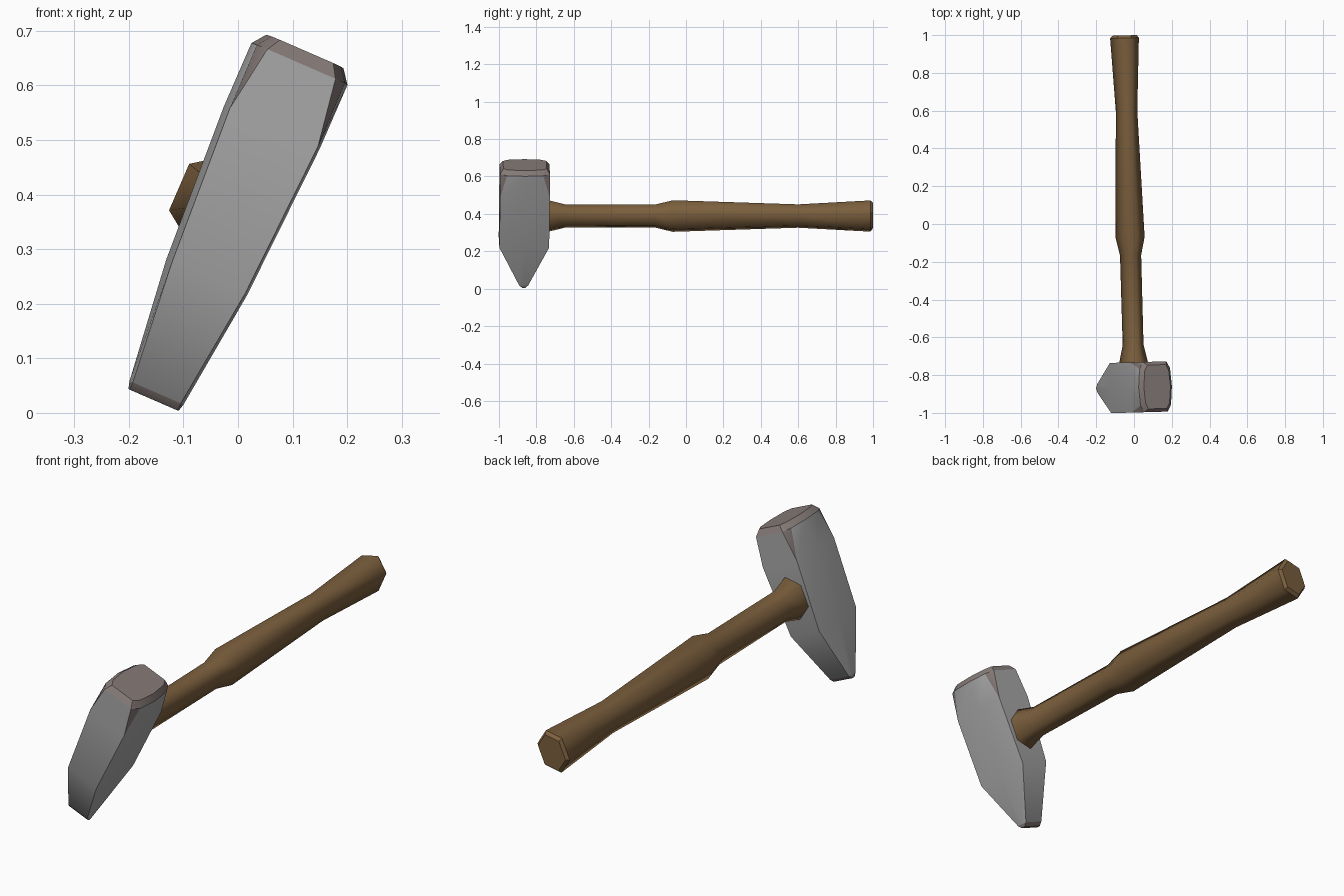
import bpy, bmesh, math
from mathutils import Matrix

cube = bpy.data.objects.get("Cube")
if cube:
    bpy.data.objects.remove(cube)

# Whole tool is rolled about its handle and yawed slightly, pivoting at the head
PLACE = (Matrix.Translation((0, -0.865, 0.35)) @ Matrix.Rotation(0.028, 4, 'Z')
         @ Matrix.Rotation(math.radians(23.5), 4, 'Y'))


def material(name, rgb):
    m = bpy.data.materials.new(name)
    m.use_nodes = True
    m.diffuse_color = (*rgb, 1)
    m.node_tree.nodes["Principled BSDF"].inputs["Base Color"].default_value = (*rgb, 1)
    return m


def loft(name, rings, mats):
    """Skin a list of matching point rings and close both ends."""
    bm = bmesh.new()
    loops = [[bm.verts.new(p) for p in ring] for ring in rings]
    n = len(loops[0])
    for a, b in zip(loops, loops[1:]):
        for i in range(n):
            j = (i + 1) % n
            bm.faces.new((a[i], a[j], b[j], b[i]))
    bm.faces.new(loops[0])
    bm.faces.new(loops[-1])
    bmesh.ops.remove_doubles(bm, verts=bm.verts, dist=0.0005)
    bmesh.ops.recalc_face_normals(bm, faces=bm.faces)
    mesh = bpy.data.meshes.new(name)
    obj = bpy.data.objects.new(name, mesh)
    bpy.context.collection.objects.link(obj)
    for m in mats:
        mesh.materials.append(m)
    return obj, bm


def finish(obj, bm, angle):
    bm.to_mesh(obj.data)
    bm.free()
    obj.matrix_world = PLACE
    bpy.ops.object.select_all(action='DESELECT')
    obj.select_set(True)
    bpy.context.view_layer.objects.active = obj
    bpy.ops.object.shade_smooth_by_angle(angle=math.radians(angle))


steel = material("steel grey", (0.40, 0.40, 0.40))
worn = material("worn warm steel", (0.24, 0.20, 0.19))
wood = material("brown wood", (0.20, 0.115, 0.047))


# Head: bulged-sided block, wedge below, chamfered striking face on top
def head_ring(w, hu, hy, cu=0, cy=0, bulge=0.008):
    k = hu - bulge
    half = [(hu, 0), (k, hy - cy), (k - cu, hy), (-k + cu, hy), (-k, hy - cy)]
    ring = half + [(-u, -y) for u, y in half]
    return [(u - 0.012, y, w) for u, y in ring]


head, bm = loft("hammer_head", [
    head_ring(-0.361, 0.050, 0.008, bulge=0.002),
    head_ring(-0.347, 0.054, 0.024, bulge=0.006),
    head_ring(-0.116, 0.081, 0.133),
    head_ring(0.183, 0.096, 0.133),
    head_ring(0.310, 0.096, 0.133, 0.020, 0.036),
    head_ring(0.335, 0.077, 0.116, 0.016, 0.030),
], [steel, worn])
for f in bm.faces:
    w = f.calc_center_median().z
    f.material_index = int(w > 0.255 or w < -0.35)
finish(head, bm, 30)

# Handle: narrow hexagon swept along y with a waist, a grip swell and a flared end
HEX = [(0, 1), (0.69, 0.51), (0.69, -0.51), (0, -1), (-0.69, -0.51), (-0.69, 0.51)]
PROFILE = [(0.0, 0.09), (0.135, 0.09), (0.225, 0.066), (0.70, 0.067), (0.795, 0.092),
           (1.465, 0.068), (1.85, 0.091), (1.864, 0.078)]
handle, bm = loft("handle", [[(u * r - 0.014, y, w * r + 0.036) for u, w in HEX]
                             for y, r in PROFILE], [wood])
# Keep the end bevel crisp
for e in bm.edges:
    if all(v.co.y > 1.84 for v in e.verts):
        e.smooth = False
finish(handle, bm, 75)
